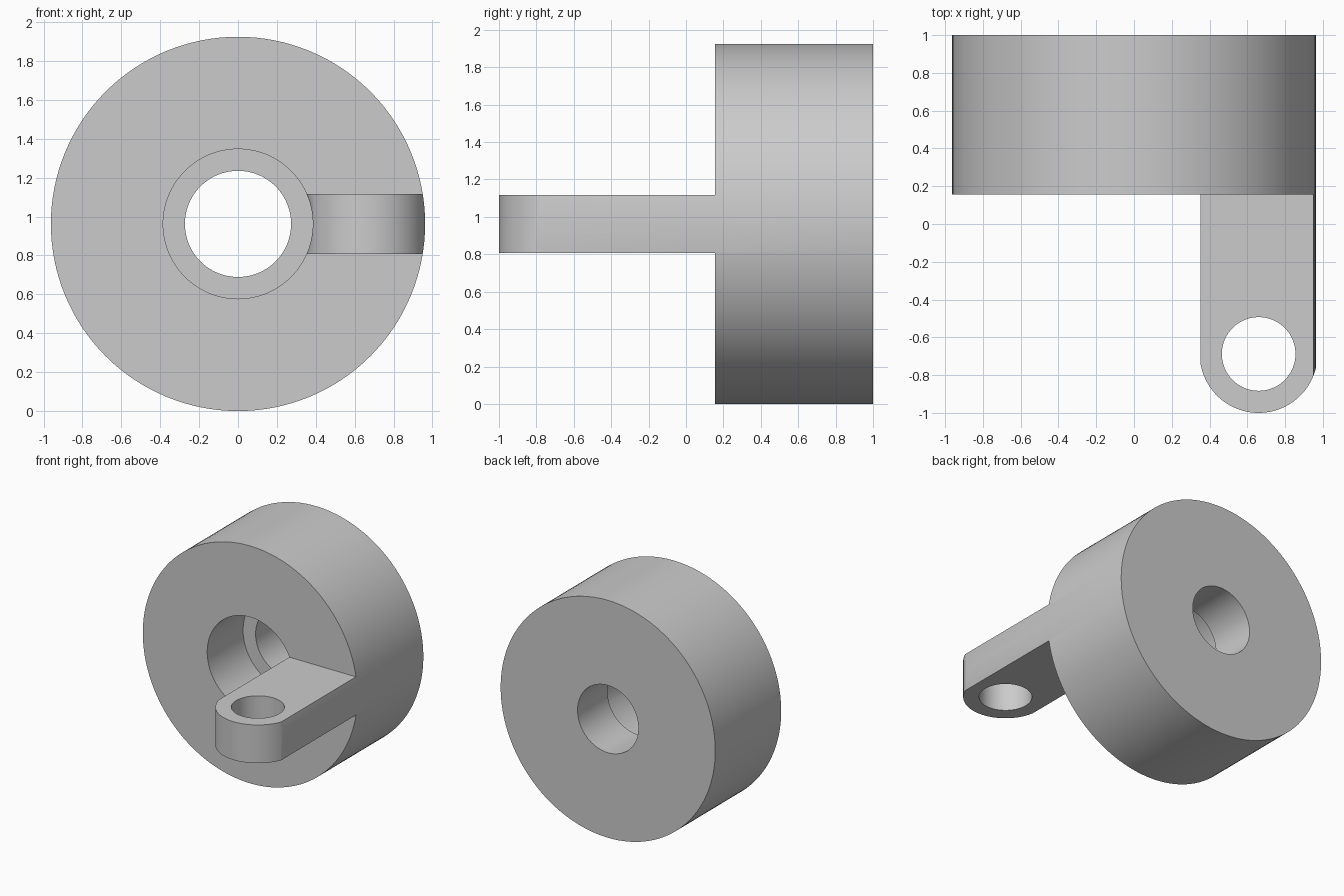
import bpy, bmesh, math
from mathutils import Matrix

if "Cube" in bpy.data.objects:
    bpy.data.objects.remove(bpy.data.objects["Cube"], do_unlink=True)

R, CZ = 0.9625, 0.9625           # disc radius and axis height
LUG_X, LUG_Y, LUG_R = 0.66, -0.688, 0.312


def make_object(name, bm):
    bmesh.ops.recalc_face_normals(bm, faces=bm.faces)
    mesh = bpy.data.meshes.new(name)
    bm.to_mesh(mesh)
    bm.free()
    obj = bpy.data.objects.new(name, mesh)
    bpy.context.collection.objects.link(obj)
    return obj


def cylinder_y(name, radius, y0, y1, sides=128):
    bm = bmesh.new()
    place = Matrix.Translation((0, (y0 + y1) / 2, CZ)) @ Matrix.Rotation(math.pi / 2, 4, 'X')
    bmesh.ops.create_cone(bm, cap_ends=True, segments=sides, radius1=radius,
                          radius2=radius, depth=y1 - y0, matrix=place)
    return make_object(name, bm)


def combine(target, tool, operation):
    mod = target.modifiers.new(operation.title(), 'BOOLEAN')
    mod.operation, mod.object, mod.solver = operation, tool, 'EXACT'
    bpy.context.view_layer.objects.active = target
    bpy.ops.object.modifier_apply(modifier=mod.name)
    bpy.data.objects.remove(tool, do_unlink=True)


# Envelope: slab for the disc plus a round-ended lug
bm = bmesh.new()
bmesh.ops.create_cube(bm, size=1, matrix=Matrix.Translation((0, 0.655, CZ)) @ Matrix.Diagonal((3, 1, 3, 1)))
envelope = make_object("envelope", bm)

bm = bmesh.new()
outline = [(LUG_X + LUG_R, 0.5), (LUG_X - LUG_R, 0.5)]
for i in range(49):
    a = math.pi + math.pi * i / 48
    outline.append((LUG_X + LUG_R * math.cos(a), LUG_Y + LUG_R * math.sin(a)))
face = bm.faces.new([bm.verts.new((x, y, CZ - 0.155)) for x, y in outline])
top = bmesh.ops.extrude_face_region(bm, geom=[face])["geom"]
bmesh.ops.translate(bm, vec=(0, 0, 0.31), verts=[v for v in top if isinstance(v, bmesh.types.BMVert)])
combine(envelope, make_object("lug", bm), 'UNION')

# Body: round bar trimmed to the envelope, then bored
body = cylinder_y("disc_with_lug", R, -1.1, 1.0)
combine(body, envelope, 'INTERSECT')
combine(body, cylinder_y("counterbore", 0.385, -1.3, 0.615), 'DIFFERENCE')
combine(body, cylinder_y("through_bore", 0.273, -1.4, 1.2), 'DIFFERENCE')

# Vertical pin hole in the lug
bm = bmesh.new()
bmesh.ops.create_cone(bm, cap_ends=True, segments=96, radius1=0.195, radius2=0.195,
                      depth=1, matrix=Matrix.Translation((LUG_X, LUG_Y, CZ)))
combine(body, make_object("pin_hole", bm), 'DIFFERENCE')

# Plain grey finish
grey = bpy.data.materials.new("light_grey")
grey.use_nodes = True
colour = (0.6, 0.6, 0.6, 1)
grey.diffuse_color = colour
grey.node_tree.nodes["Principled BSDF"].inputs["Base Color"].default_value = colour
body.data.materials.clear()
body.data.materials.append(grey)

bpy.ops.object.select_all(action='DESELECT')
body.select_set(True)
bpy.context.view_layer.objects.active = body
bpy.ops.object.shade_smooth_by_angle(angle=math.radians(30))
